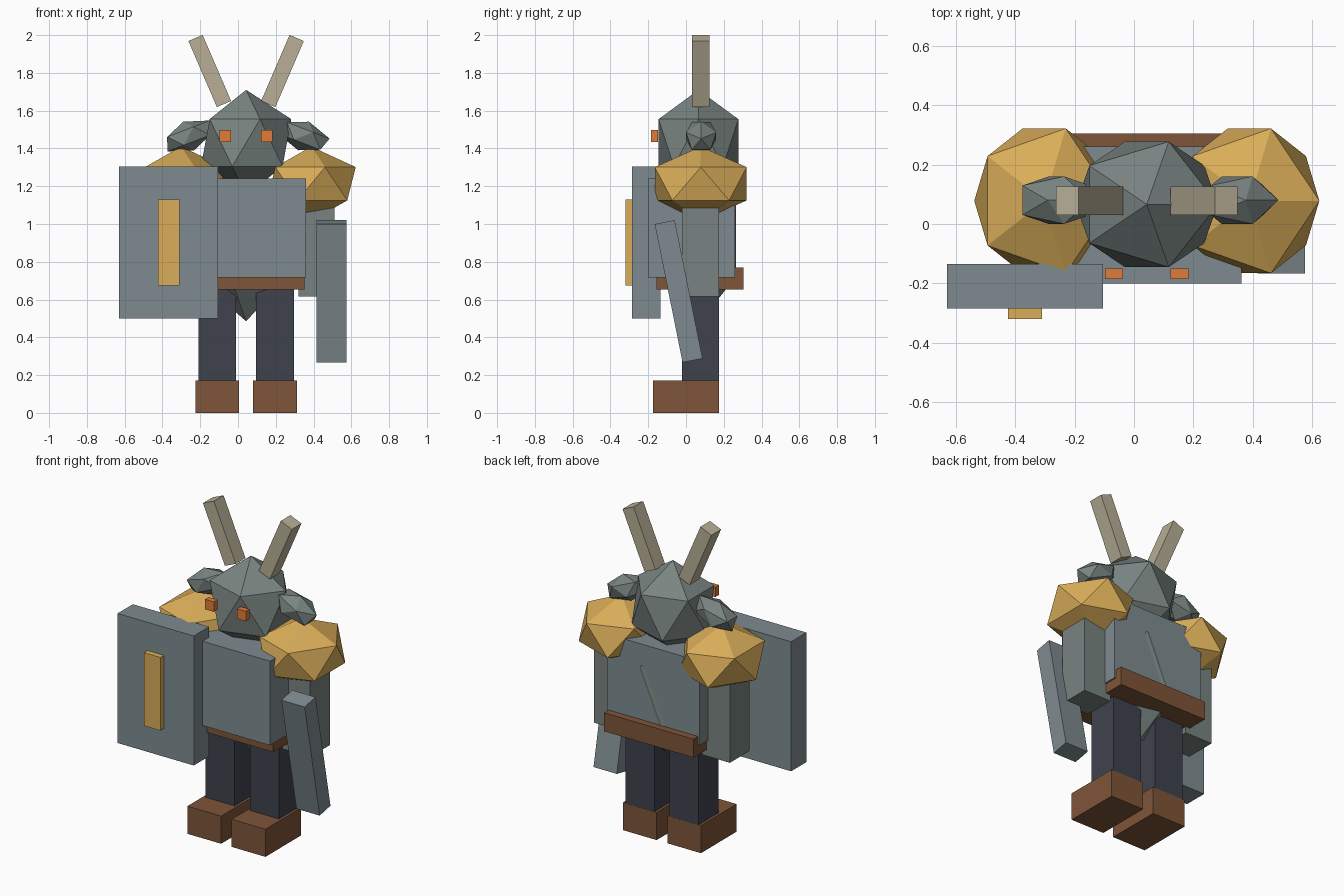
import bpy
import bmesh
from math import radians
from mathutils import Matrix

if "Cube" in bpy.data.objects:
    bpy.data.objects.remove(bpy.data.objects["Cube"])

CX = 0.043  # body mirror line


def material(name, rgb):
    m = bpy.data.materials.new(name)
    m.diffuse_color = (*rgb, 1)
    m.use_nodes = True
    m.node_tree.nodes["Principled BSDF"].inputs["Base Color"].default_value = m.diffuse_color
    return m


STEEL = material("steel", (0.21, 0.26, 0.28))
IRON = material("iron", (0.19, 0.23, 0.22))
GOLD = material("gold", (0.70, 0.42, 0.10))
LEATHER = material("leather", (0.21, 0.09, 0.04))
CLOTH = material("cloth", (0.05, 0.055, 0.075))
BONE = material("bone", (0.48, 0.43, 0.31))
GLOW = material("glow", (0.75, 0.20, 0.04))


def add(name, kind, loc, size, mat, rot=(0, 0, 0)):
    """Cube with full sizes, or low-poly gem with radii."""
    bm = bmesh.new()
    if kind == "box":
        bmesh.ops.create_cube(bm, size=1)
    else:
        bmesh.ops.create_icosphere(bm, subdivisions=1, radius=1)
    bmesh.ops.transform(bm, matrix=Matrix.Diagonal((*size, 1)), verts=bm.verts)
    mesh = bpy.data.meshes.new(name)
    bm.to_mesh(mesh)
    bm.free()
    mesh.materials.append(mat)
    ob = bpy.data.objects.new(name, mesh)
    ob.location = loc
    ob.rotation_euler = [radians(a) for a in rot]
    bpy.context.collection.objects.link(ob)
    return ob


def pair(name, kind, offset, y, z, size, mat, tilt=0):
    """Left and right copies about the body line, tilting outwards."""
    for side, s in (("left", -1), ("right", 1)):
        add(f"{side}_{name}", kind, (CX + s * offset, y, z), size, mat, (0, s * tilt, 0))


# Legs and boots
pair("boot", "box", 0.1525, 0.0, 0.086, (0.232, 0.35, 0.172), LEATHER)
pair("leg", "box", 0.1525, 0.077, 0.41, (0.2, 0.194, 0.66), CLOTH)

# Body, breastplate and belt
add("body", "gem", (CX, 0.075, 0.91), (0.3, 0.223, 0.425), IRON)
add("breastplate", "box", (CX, 0.03, 0.978), (0.636, 0.46, 0.524), STEEL)
add("belt", "box", (CX, 0.075, 0.712), (0.616, 0.46, 0.115), LEATHER)

# Arms and shoulder guards
pair("arm", "box", 0.372, 0.077, 0.9, (0.19, 0.195, 0.57), IRON)
pair("shoulder_guard", "gem", 0.345, 0.078, 1.213, (0.263, 0.286, 0.197), GOLD)

# Head, side guards, horns and eyes
add("head", "gem", (CX, 0.066, 1.43), (0.267, 0.248, 0.28), IRON)
pair("helmet_side", "gem", 0.304, 0.08, 1.466, (0.15, 0.094, 0.081), IRON, 21)
pair("horn", "box", 0.1925, 0.078, 1.81, (0.082, 0.095, 0.381), BONE, 23.3)
pair("eye", "box", 0.11, -0.167, 1.466, (0.06, 0.036, 0.062), GLOW)

# Shield with strip on the left, blade on the right
add("shield", "box", (-0.367, -0.21, 0.902), (0.524, 0.15, 0.806), STEEL)
add("shield_strip", "box", (-0.367, -0.302, 0.902), (0.114, 0.036, 0.455), GOLD)
add("blade", "box", (0.495, -0.039, 0.644), (0.16, 0.108, 0.747), STEEL, (11.4, 0, 0))
